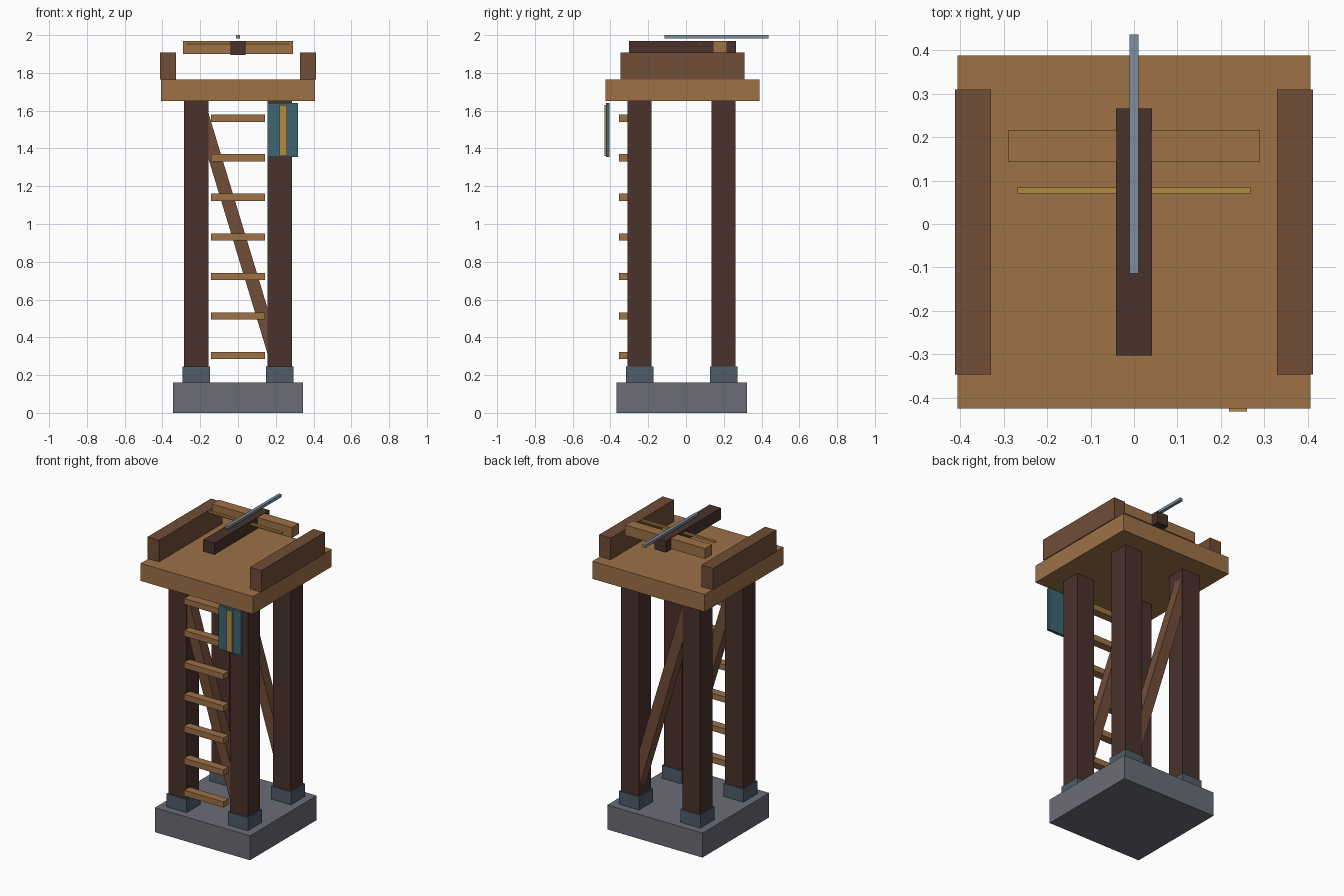
import bpy
import math

if "Cube" in bpy.data.objects:
    bpy.data.objects.remove(bpy.data.objects["Cube"])


def material(name, r, g, b):
    m = bpy.data.materials.new(name)
    m.diffuse_color = tuple((c / 255) ** 2.2 for c in (r, g, b)) + (1,)
    m.use_nodes = True
    m.node_tree.nodes["Principled BSDF"].inputs["Base Color"].default_value = m.diffuse_color
    return m


DARK = material("dark_wood", 75, 53, 47)
MID = material("brown_wood", 112, 78, 58)
LIGHT = material("light_wood", 156, 113, 72)
STONE = material("stone", 106, 108, 118)
IRON = material("iron", 80, 92, 105)
STEEL = material("steel", 125, 143, 156)
TEAL = material("teal_cloth", 64, 102, 112)
GOLD = material("gold", 178, 138, 66)


def box(name, x, y, z, mat, tilt=0):
    """Box from (min, max) ranges, optionally tilted about y."""
    bpy.ops.mesh.primitive_cube_add(size=1, location=[sum(r) / 2 for r in (x, y, z)])
    o = bpy.context.object
    o.name = name
    o.scale = [r[1] - r[0] for r in (x, y, z)]
    o.rotation_euler.y = tilt
    o.data.materials.append(mat)
    return o


def around(c, w):
    return (c - w / 2, c + w / 2)


CY = -0.023  # tower axis in y

# Stone base, four posts with iron feet
box("base", (-0.345, 0.345), around(CY, 0.69), (0, 0.16), STONE)
for sy, fb in ((-1, "front"), (1, "back")):
    for sx, lr in ((-1, "left"), (1, "right")):
        x, y = sx * 0.222, CY + sy * 0.222
        box(f"{fb}_{lr}_post", around(x, 0.13), around(y, 0.127), (0.16, 1.65), DARK)
        box(f"{fb}_{lr}_foot", around(x, 0.145), around(y, 0.145), (0.16, 0.245), IRON)
    # Diagonal brace, high on the left and low on the right
    box(f"{fb}_brace", around(0, 0.07), around(CY + sy * 0.245, 0.07),
        around(0.95, 1.34), MID, -math.atan(1 / 3.3))

# Ladder rungs
for i in range(7):
    box(f"rung_{i + 1}", (-0.143, 0.143), (-0.354, -0.3),
        around(0.304 + i * 0.2093, 0.038), LIGHT)

# Deck and side rails
box("deck", (-0.407, 0.407), (-0.425, 0.388), (1.65, 1.765), LIGHT)
for s, lr in ((-1, "left"), (1, "right")):
    box(f"{lr}_rail", around(s * 0.371, 0.083), (-0.347, 0.31), (1.765, 1.907), MID)

# Mounted crossbow: stock, bow arm, string and bolt
box("stock", (-0.041, 0.041), (-0.303, 0.266), (1.894, 1.97), DARK)
box("bow_arm", (-0.29, 0.29), (0.144, 0.216), (1.9, 1.968), LIGHT)
box("bow_string", (-0.268, 0.268), (0.07, 0.084), (1.947, 1.959), GOLD)
box("bolt", around(0, 0.02), (-0.114, 0.436), (1.982, 2.0), STEEL)

# Hanging banner with stripe
box("banner", (0.156, 0.318), (-0.424, -0.405), (1.355, 1.64), TEAL)
box("banner_stripe", (0.219, 0.26), (-0.432, -0.422), (1.36, 1.63), GOLD)
